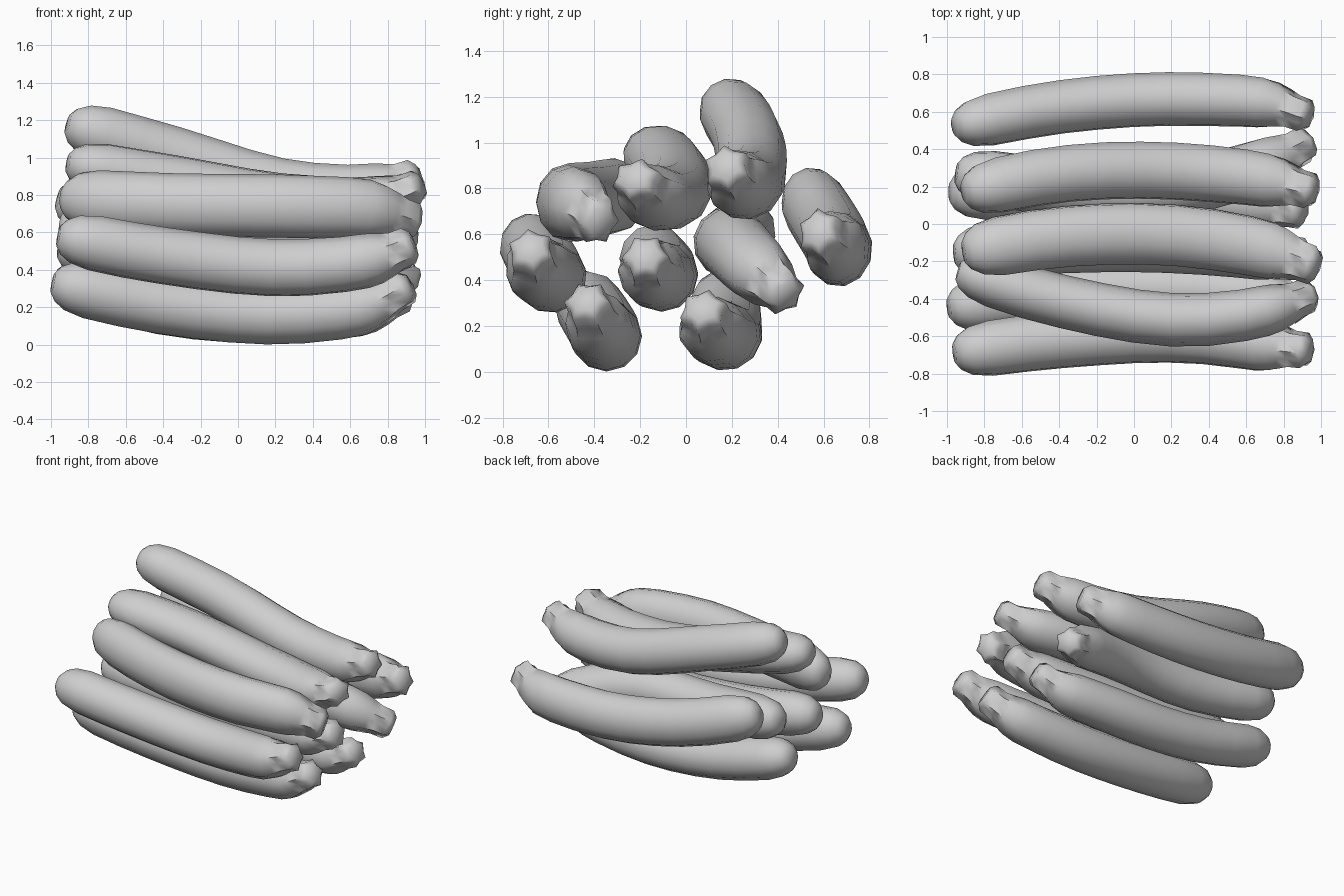
import bpy, bmesh, math
from mathutils import Vector

if "Cube" in bpy.data.objects:
    bpy.data.objects.remove(bpy.data.objects["Cube"])

grey = bpy.data.materials.new("plain_grey")
grey.use_nodes = True
colour = (0.62, 0.62, 0.62, 1)
grey.diffuse_color = colour
grey.node_tree.nodes["Principled BSDF"].inputs["Base Color"].default_value = colour

SIDES = 12
LOBES = 6
# Skin profile: fraction of length, radius, strength of the stem ridges
PROFILE = [(0, .055, 0), (.015, .095, 0), (.045, .13, 0), (.1, .15, 0),
           (.2, .153, 0), (.3, .154, 0), (.4, .155, 0), (.5, .155, 0),
           (.6, .155, 0), (.7, .154, 0), (.8, .15, 0), (.86, .146, .01),
           (.895, .134, .04), (.925, .112, .09), (.95, .094, .12),
           (.985, .092, .12), (1, .062, .1)]


def slope(knots, k):
    """Slope of the path at a knot, blended from the spans beside it."""
    spans = [(knots[i + 1][0] - knots[i][0],
              (Vector(knots[i + 1]) - Vector(knots[i])) / (knots[i + 1][0] - knots[i][0]))
             for i in (k - 1, k) if 0 <= i < len(knots) - 1]
    if len(spans) == 1:
        return spans[0][1]
    (h0, d0), (h1, d1) = spans
    return (d0 * h1 + d1 * h0) / (h0 + h1)


def path_point(knots, x):
    """Smooth curve through the knots, followed along x."""
    k = max(i for i in range(len(knots) - 1) if i == 0 or knots[i][0] <= x)
    a, b = Vector(knots[k]), Vector(knots[k + 1])
    h = b.x - a.x
    t = (x - a.x) / h
    ease = t * t * (3 - 2 * t)
    return (a.lerp(b, ease) + slope(knots, k) * (h * t * (1 - t) ** 2)
            - slope(knots, k + 1) * (h * t * t * (1 - t)))


def courgette(name, knots, twist, width):
    bm = bmesh.new()
    start, end = knots[0][0], knots[-1][0]
    rings = []
    for s, radius, ridge in PROFILE:
        x = start + (end - start) * s
        centre = path_point(knots, x)
        tangent = (path_point(knots, x + .02) - path_point(knots, x - .02)).normalized()
        side = Vector((0, 0, 1)).cross(tangent).normalized()
        up = tangent.cross(side)
        ring = []
        for i in range(SIDES):
            angle = math.tau * i / SIDES + twist
            r = radius * (1 + ridge * math.cos(LOBES * (angle - twist)))
            ring.append(bm.verts.new(centre + r * (side * math.cos(angle) * width
                                                   + up * math.sin(angle) / width)))
        rings.append(ring)
    for low, high in zip(rings, rings[1:]):
        for i in range(SIDES):
            j = (i + 1) % SIDES
            bm.faces.new((low[i], low[j], high[j], high[i]))
    # Blossom end and cut stem end
    bm.faces.new(list(reversed(rings[0])))
    bm.faces.new(rings[-1])
    bmesh.ops.recalc_face_normals(bm, faces=bm.faces)
    mesh = bpy.data.meshes.new(name)
    bm.to_mesh(mesh)
    bm.free()
    mesh.materials.append(grey)
    obj = bpy.data.objects.new(name, mesh)
    bpy.context.collection.objects.link(obj)
    bpy.ops.object.select_all(action='DESELECT')
    obj.select_set(True)
    bpy.context.view_layer.objects.active = obj
    bpy.ops.object.shade_smooth_by_angle(angle=math.radians(60))


# Centre lines from blossom end to stem end
PILE = {
    "bottom_front_courgette": [(-.99, -.45, .33), (-.4, -.375, .21), (.4, -.355, .165), (.75, -.395, .225), (.92, -.44, .32)],
    "bottom_back_courgette": [(-.98, .17, .35), (-.4, .175, .2), (.4, .15, .165), (.75, .1, .21), (.91, .07, .28)],
    "middle_front_courgette": [(-.96, -.69, .58), (-.4, -.62, .475), (.4, -.6, .415), (.75, -.655, .465), (.94, -.68, .54)],
    "middle_inner_courgette": [(-.96, -.16, .52), (-.4, -.11, .45), (.4, -.12, .42), (.75, -.16, .45), (.93, -.18, .51)],
    "middle_slanted_courgette": [(-.95, .27, .64), (-.4, .2, .57), (.4, .23, .53), (.75, .34, .42), (.94, .44, .33)],
    "middle_back_courgette": [(-.96, .52, .785), (-.4, .625, .62), (.4, .665, .535), (.75, .635, .56), (.94, .57, .62)],
    "upper_front_courgette": [(-.94, -.25, .78), (-.4, -.41, .75), (.4, -.51, .735), (.75, -.45, .715), (.96, -.37, .65)],
    "upper_middle_courgette": [(-.91, -.15, .97), (-.4, -.07, .88), (.4, -.08, .76), (.75, -.15, .77), (.98, -.23, .85)],
    "top_back_courgette": [(-.91, .17, 1.18), (-.4, .265, 1.03), (.4, .27, .82), (.75, .225, .83), (.97, .17, .9)],
}
# Courgettes that are a little wider or narrower than round
WIDTH = {"upper_middle_courgette": 1.07, "middle_back_courgette": .94,
         "upper_front_courgette": .92, "bottom_back_courgette": 1.03}
for number, (name, knots) in enumerate(PILE.items()):
    courgette(name, knots, number * .35, WIDTH.get(name, 1))
